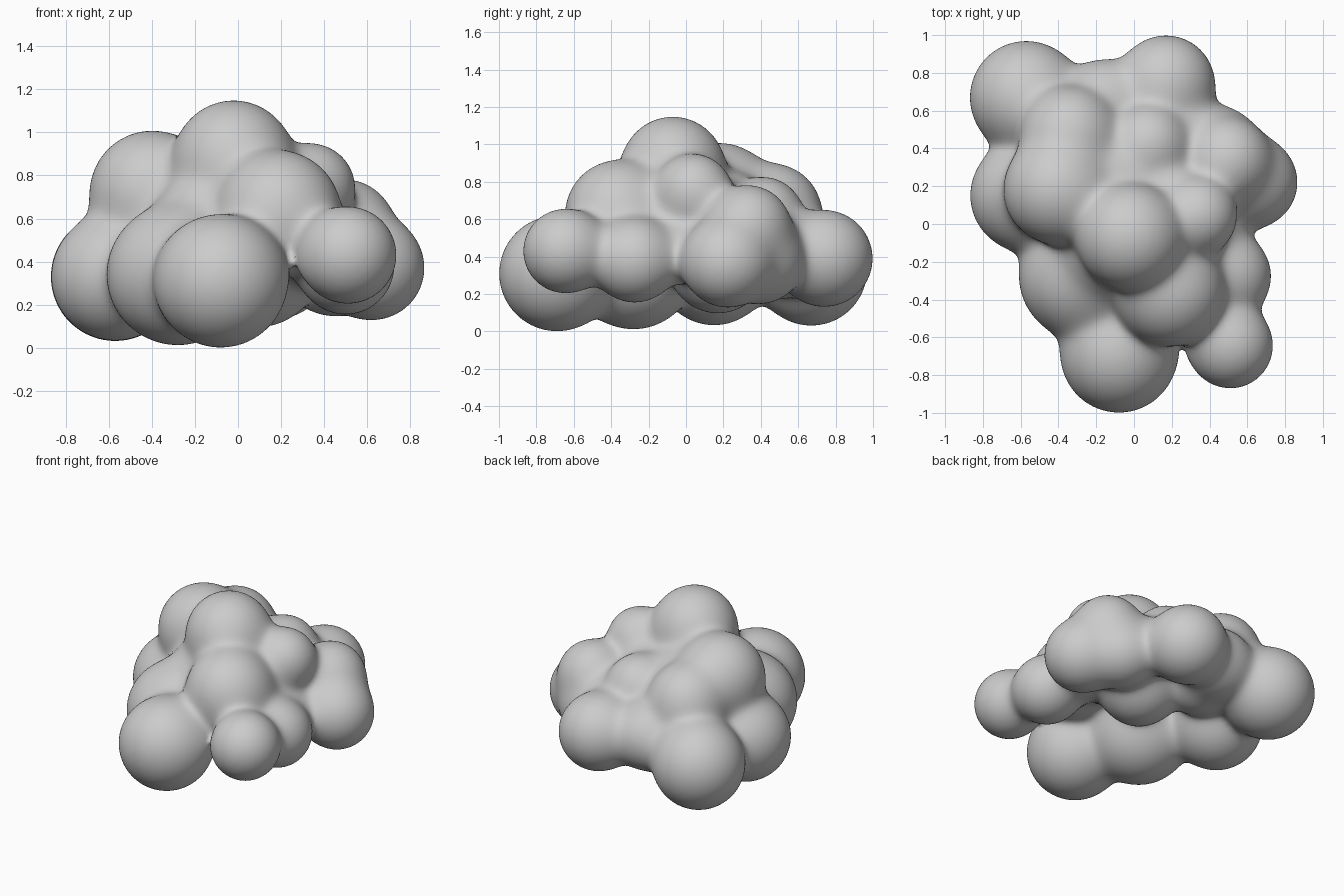
import bpy, bmesh, math
from mathutils import Vector, Matrix

if "Cube" in bpy.data.objects:
    bpy.data.objects.remove(bpy.data.objects["Cube"])

# Cloud puffs: x, y, z, radius
PUFFS = [
    (-0.08, -0.69, 0.31, 0.308),   # front
    (-0.28, -0.28, 0.34, 0.327),   # front left
    (-0.57, 0.15, 0.33, 0.296),    # left
    (-0.57, 0.67, 0.33, 0.298),    # back left
    (0.17, 0.74, 0.39, 0.257),     # back right
    (-0.16, 0.64, 0.41, 0.225),    # back middle
    (0.51, -0.645, 0.43, 0.224),   # small front right
    (0.50, -0.275, 0.38, 0.224),   # small right
    (0.625, 0.22, 0.37, 0.239),    # right
    (0.50, 0.335, 0.56, 0.218),    # right upper
    (0.44, 0.40, 0.37, 0.217),     # right lower
    (0.34, 0.04, 0.745, 0.20),     # right shoulder
    (0.19, -0.36, 0.63, 0.283),    # front upper
    (-0.02, -0.07, 0.87, 0.277),   # crown
    (-0.40, 0.18, 0.72, 0.286),    # left upper
    (-0.34, 0.47, 0.64, 0.25),     # back upper
    (0.08, 0.42, 0.62, 0.20),      # back dip
    (0.10, 0.17, 0.36, 0.262),     # core
    (-0.10, 0.22, 0.62, 0.22),     # core upper
    (0.41, -0.02, 0.42, 0.15),     # core right
    (0.17, 0.18, 0.66, 0.13),      # core crease
    (-0.15, -0.15, 0.58, 0.22),    # core front
    (0.27, 0.48, 0.46, 0.15),      # core back
    (0.26, -0.10, 0.52, 0.18),     # core shoulder
    (-0.20, 0.42, 0.40, 0.22),     # core underside
]
BALLS = [(Vector(p[:3]), p[3]) for p in PUFFS]
BLEND = 0.042


def blended_distance(p):
    """Smooth-union distance and its gradient."""
    total, grad = 0.0, Vector()
    for c, r in BALLS:
        v = p - c
        n = v.length
        w = math.exp(-(n - r) / BLEND)
        total += w
        grad += v * (w / max(n, 1e-6))
    return -BLEND * math.log(total), grad / total


def fuse(obj, size):
    """Rebuild the object as one voxel skin."""
    mod = obj.modifiers.new("fuse", 'REMESH')
    mod.mode = 'VOXEL'
    mod.voxel_size = size
    graph = bpy.context.evaluated_depsgraph_get()
    skin = bpy.data.meshes.new_from_object(obj.evaluated_get(graph))
    obj.modifiers.clear()
    obj.data = skin


def settle(obj, rounds):
    """Relax the skin and pull it onto the blended surface."""
    bm = bmesh.new()
    bm.from_mesh(obj.data)
    for i in range(rounds):
        bmesh.ops.smooth_vert(bm, verts=bm.verts, factor=0.5,
                              use_axis_x=True, use_axis_y=True, use_axis_z=True)
        for v in bm.verts:
            d, g = blended_distance(v.co)
            step = g * (d / max(g.length_squared, 0.15))
            if step.length > 0.05:
                step *= 0.05 / step.length
            v.co -= step
    for f in bm.faces:
        f.smooth = True
    bm.to_mesh(obj.data)
    bm.free()


# Raw overlapping spheres
bm = bmesh.new()
for c, r in BALLS:
    bmesh.ops.create_icosphere(bm, subdivisions=4, radius=r + 0.008,
                               matrix=Matrix.Translation(c))
mesh = bpy.data.meshes.new("cloud")
bm.to_mesh(mesh)
bm.free()
cloud = bpy.data.objects.new("cloud", mesh)
bpy.context.collection.objects.link(cloud)

# Fuse and soften twice so the creases come out clean
for rounds in (3, 3):
    fuse(cloud, 0.022)
    settle(cloud, rounds)
